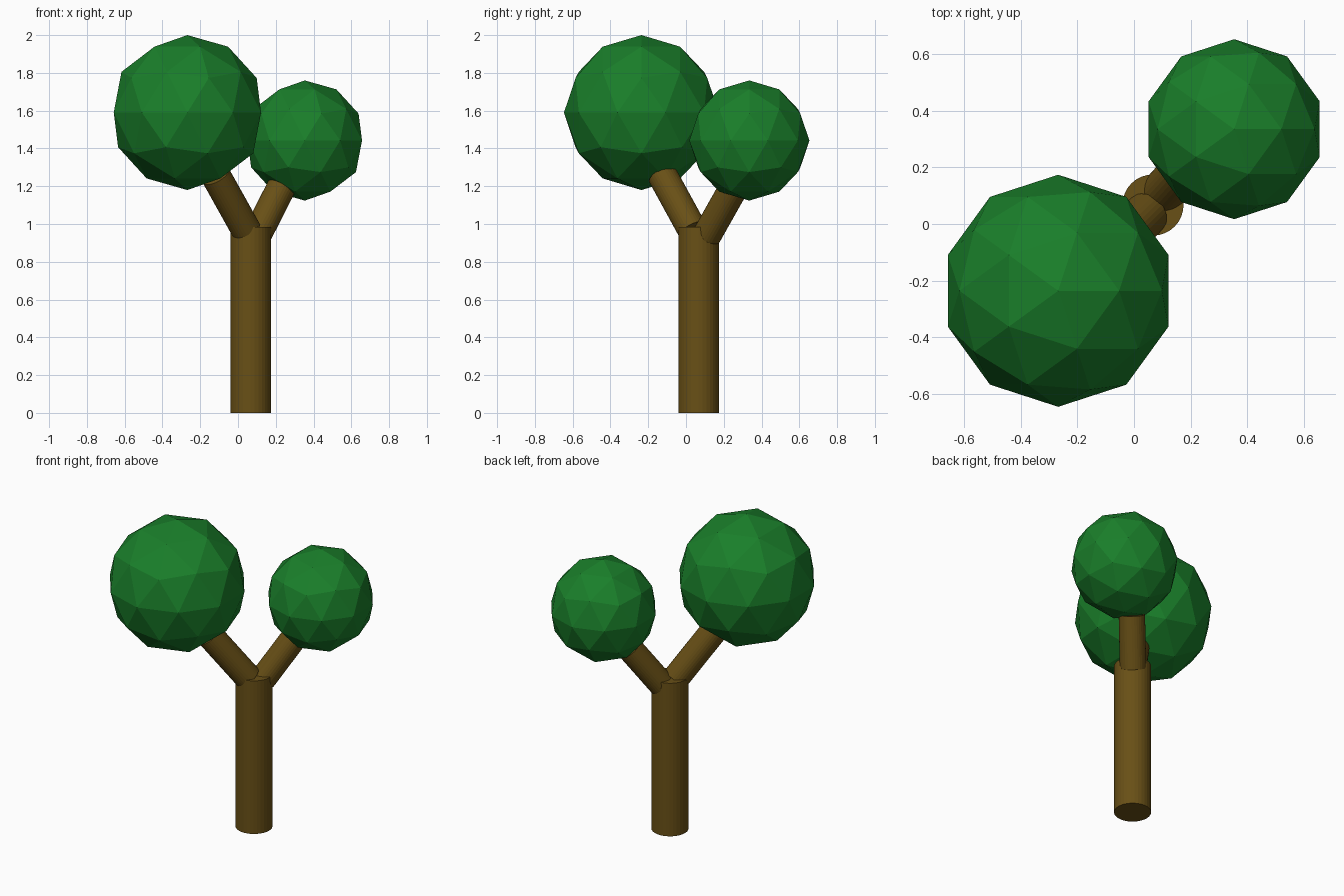
import bpy
from mathutils import Vector

if "Cube" in bpy.data.objects:
    bpy.data.objects.remove(bpy.data.objects["Cube"])


def material(name, color):
    mat = bpy.data.materials.new(name)
    mat.diffuse_color = (*color, 1)
    mat.use_nodes = True
    mat.node_tree.nodes["Principled BSDF"].inputs["Base Color"].default_value = mat.diffuse_color
    return mat


bark = material("bark", (0.14, 0.08, 0.008))
leaf = material("leaf", (0.01, 0.21, 0.023))


def limb(name, start, end, radius):
    a, b = Vector(start), Vector(end)
    axis = b - a
    bpy.ops.mesh.primitive_cylinder_add(
        vertices=32, radius=radius, depth=axis.length, location=(a + b) / 2,
        rotation=axis.to_track_quat('Z', 'Y').to_euler())
    obj = bpy.context.object
    obj.name = name
    obj.data.materials.append(bark)


def foliage(name, center, radius):
    bpy.ops.mesh.primitive_ico_sphere_add(subdivisions=2, radius=radius, location=center)
    obj = bpy.context.object
    obj.name = name
    obj.data.materials.append(leaf)


# Trunk and forked branches
limb("trunk", (0.067, 0.067, 0), (0.067, 0.067, 0.985), 0.108)
limb("large_branch", (0.045, 0.036, 0.965), (-0.118, -0.124, 1.257), 0.079)
limb("small_branch", (0.10, 0.11, 0.94), (0.227, 0.251, 1.19), 0.077)

# Faceted leaf balls
foliage("large_foliage", (-0.268, -0.236, 1.59), 0.41)
foliage("small_foliage", (0.354, 0.335, 1.442), 0.318)
